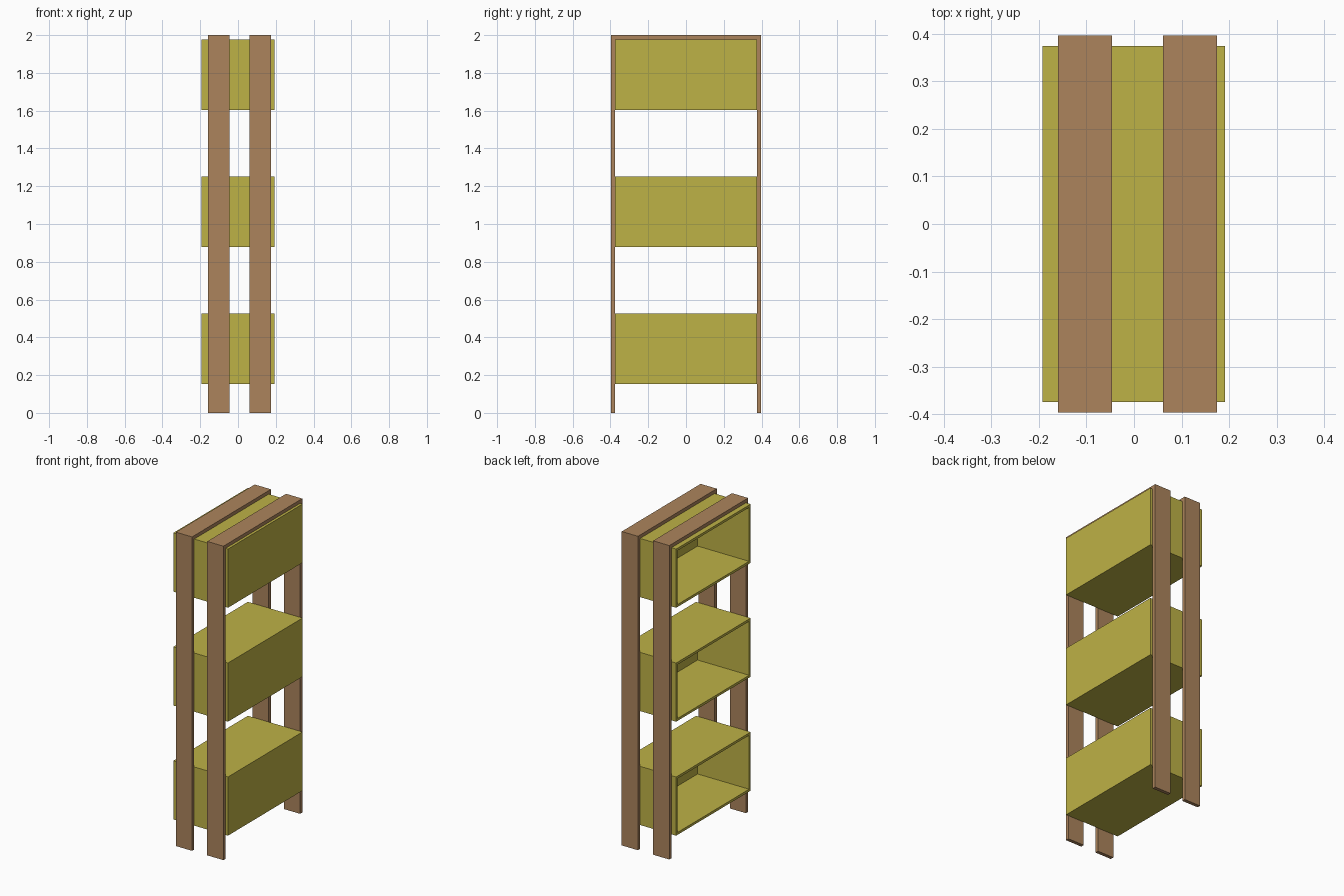
import bpy, bmesh
from mathutils import Vector

if "Cube" in bpy.data.objects:
    bpy.data.objects.remove(bpy.data.objects["Cube"])


def material(name, rgb):
    m = bpy.data.materials.new(name)
    m.diffuse_color = (*rgb, 1)
    m.use_nodes = True
    m.node_tree.nodes["Principled BSDF"].inputs["Base Color"].default_value = m.diffuse_color
    return m


wood = material("brown wood", (0.413, 0.231, 0.107))
yellow = material("mustard panel", (0.515, 0.445, 0.061))


def prism(name, profile, axis, a, b, mat):
    """Extrude a closed yz profile along x from a to b."""
    bm = bmesh.new()
    face = bm.faces.new([bm.verts.new((a, y, z)) for y, z in profile])
    ext = bmesh.ops.extrude_face_region(bm, geom=[face])["geom"]
    verts = [g for g in ext if isinstance(g, bmesh.types.BMVert)]
    bmesh.ops.translate(bm, verts=verts, vec=Vector((b - a, 0, 0)))
    bmesh.ops.recalc_face_normals(bm, faces=bm.faces)
    me = bpy.data.meshes.new(name)
    bm.to_mesh(me)
    bm.free()
    me.materials.append(mat)
    ob = bpy.data.objects.new(name, me)
    bpy.context.collection.objects.link(ob)
    return ob


def open_box(name, x0, x1, hy, z0, z1, t, mat):
    """Box hollowed from its -x side."""
    bm = bmesh.new()
    bmesh.ops.create_cube(bm, size=1)
    for v in bm.verts:
        v.co = ((x0 + x1) / 2 + v.co.x * (x1 - x0), v.co.y * 2 * hy,
                (z0 + z1) / 2 + v.co.z * (z1 - z0))
    bm.normal_update()
    mouth = min(bm.faces, key=lambda f: f.calc_center_median().x)
    bmesh.ops.inset_region(bm, faces=[mouth], thickness=t)
    ext = bmesh.ops.extrude_face_region(bm, geom=[mouth])["geom"]
    verts = [g for g in ext if isinstance(g, bmesh.types.BMVert)]
    bmesh.ops.translate(bm, verts=verts, vec=Vector((x1 - x0 - t, 0, 0)))
    if mouth.is_valid:
        bm.faces.remove(mouth)
    bmesh.ops.recalc_face_normals(bm, faces=bm.faces)
    me = bpy.data.meshes.new(name)
    bm.to_mesh(me)
    bm.free()
    me.materials.append(mat)
    ob = bpy.data.objects.new(name, me)
    bpy.context.collection.objects.link(ob)


# Two upside-down U frames
W, T, H = 0.397, 0.022, 2.0
U = [(-W, 0), (-W, H), (W, H), (W, 0), (W - T, 0), (W - T, H - T),
     (T - W, H - T), (T - W, 0)]
for side, x0, x1 in (("left", -0.16, -0.046), ("right", 0.061, 0.175)):
    prism(side + "_frame", U, "x", x0, x1, wood)

# Three shelf boxes, open toward -x
for name, z0 in (("lower", 0.152), ("middle", 0.878), ("upper", 1.604)):
    open_box(name + "_shelf_box", -0.193, 0.192, W - T, z0, z0 + 0.374, 0.022, yellow)
